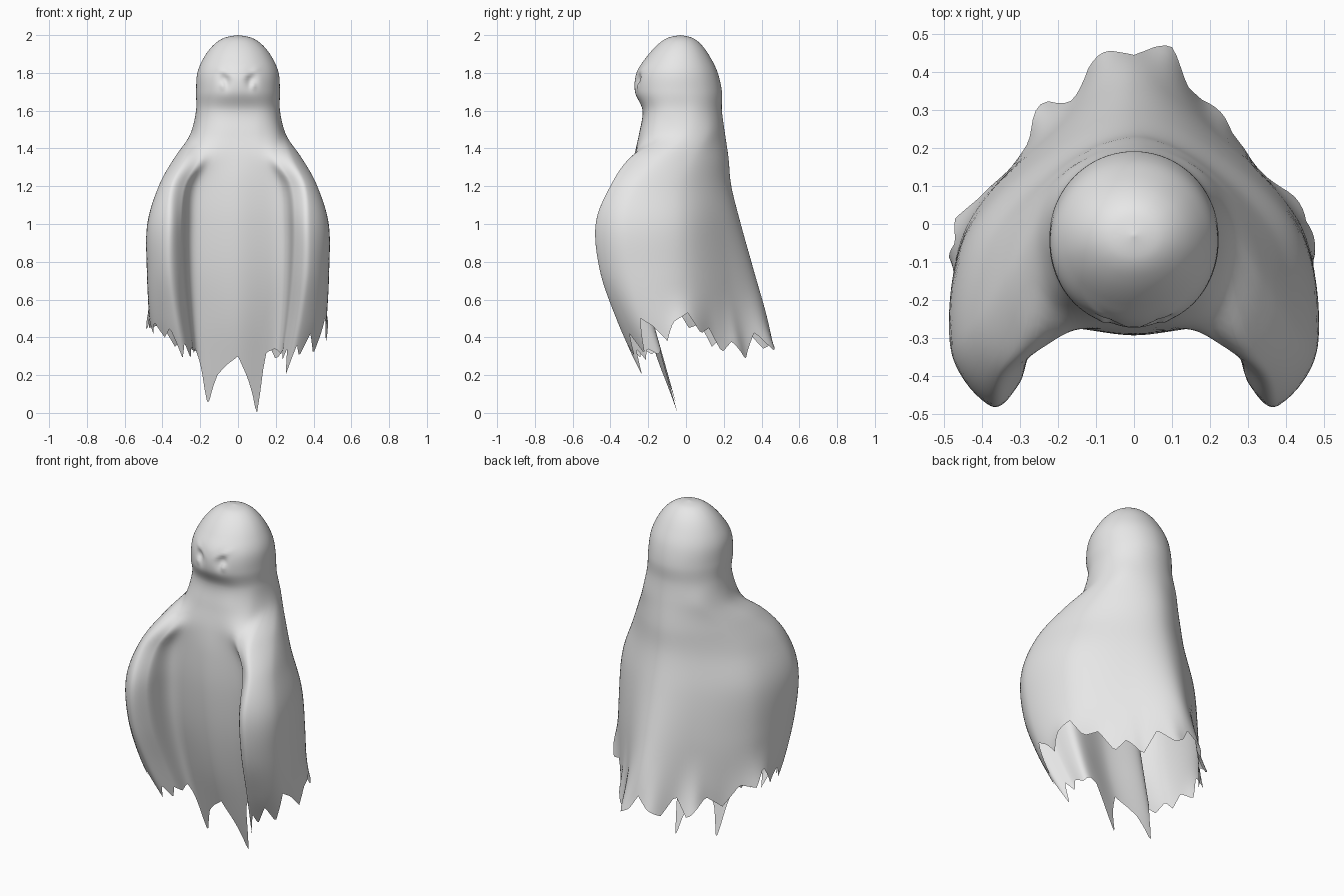
import bpy, bmesh, math

# Sheet cross-sections: z, back-centre y, six (x, y) points round one side, front-centre y
BODY = [
    (0.00, .53, .24, .31, .45, .05, .40, -.08, .24, -.16, .19, -.10, .18, -.04, -.055),
    (0.25, .48, .23, .275, .44, .03, .42, -.15, .29, -.26, .23, -.20, .20, -.11, -.14),
    (0.50, .43, .225, .245, .435, .01, .460, -.24, .34, -.368, .27, -.30, .22, -.18, -.215),
    (0.75, .36, .225, .222, .44, -.01, .478, -.30, .375, -.452, .295, -.39, .235, -.24, -.265),
    (1.00, .29, .222, .187, .43, -.025, .478, -.32, .378, -.474, .302, -.42, .235, -.272, -.29),
    (1.20, .24, .19, .162, .36, -.02, .420, -.26, .36, -.396, .285, -.36, .21, -.276, -.29),
    (1.35, .225, .15, .172, .28, .04, .337, -.14, .29, -.285, .205, -.288, .13, -.274, -.275),
    (1.48, .206, .105, .182, .195, .12, .245, .02, .246, -.08, .205, -.185, .12, -.237, -.248),
]
# Head rings: z, half width, back y, front y, front squareness
HEAD = [(1.60, .218, .19, -.230, .8), (1.70, .218, .19, -.270, .95), (1.80, .211, .168, -.262, 1),
        (1.88, .178, .13, -.212, 1), (1.945, .130, .085, -.155, 1), (1.985, .073, .035, -.098, 1),
        (2.00, 0, -.03, -.03, 1)]
# Ragged hem: (position round the side from back 0 to front 7, height)
HEM_RIGHT = [(0, .44), (.2, .36), (.4, .33), (.6, .43), (.85, .28), (1.1, .38), (1.3, .32),
             (1.55, .45), (1.75, .42), (2, .53), (2.3, .48), (2.5, .38), (2.75, .46),
             (3, .50), (3.3, .31), (3.55, .42), (3.8, .30), (4, .36), (4.35, .20),
             (4.7, .34), (5, .28), (5.3, .34), (5.7, .31), (6.1, .34), (6.33, .32),
             (6.41, .20), (6.46, .05), (6.5, 0), (6.54, .015), (6.63, .10), (6.75, .18),
             (6.87, .24), (7, .30)]
HEM_LEFT = [(0, .44), (.25, .38), (.5, .34), (.7, .44), (.9, .32), (1.2, .42), (1.5, .35),
            (1.75, .47), (2, .45), (2.2, .55), (2.4, .44), (2.7, .50), (3, .42), (3.2, .48),
            (3.5, .40), (3.75, .45), (4.05, .29), (4.4, .37), (4.7, .29), (5, .35),
            (5.4, .31), (5.8, .34), (5.98, .28), (6.08, .19), (6.13, .08), (6.19, .05),
            (6.26, .07), (6.36, .13), (6.5, .20), (6.7, .25), (7, .30)]
# Outward curls of the hem: (position, width, strength)
CURLS_RIGHT = [(.4, .22, .036), (1.0, .15, .015), (1.5, .2, -.012), (2.05, .3, .07)]
CURLS_LEFT = [(.35, .2, .026), (1.0, .18, .04), (1.5, .2, -.012), (2.15, .3, .075)]


def spline(a, b, c, d, f):
    return tuple(.5 * (2 * q + (r - p) * f + (2 * p - 5 * q + 4 * r - s) * f * f
                       + (3 * q - p - 3 * r + s) * f ** 3) for p, q, r, s in zip(a, b, c, d))


# Every level as z plus eight outline points
levels = []
for row in BODY:
    z, yb, *mid, yf = row
    levels.append((z, 0, yb, *mid, 0, yf))
for z, w, yb, yf, e in HEAD:
    ring = [z]
    for k in range(8):
        a = math.pi * k / 7
        s, c = abs(math.sin(a)), math.cos(a)
        if c < 0:
            s, c = s ** e, -abs(c) ** e
        ring += [w * 1.02 * s, (yb + yf) / 2 + (yb - yf) / 2 * c]
    levels.append(tuple(ring))
LAST = len(levels) - 1
NECK = len(BODY)


def level_at(u):
    i = min(int(u), LAST - 1)
    get = lambda k: levels[max(0, min(LAST, k))]
    return spline(get(i - 1), get(i), get(i + 1), get(i + 2), u - i)


def point(u, t):
    v = level_at(u)
    p = [(v[1 + 2 * k], v[2 + 2 * k]) for k in range(8)]
    p = [(-p[1][0], p[1][1])] + p + [(-p[6][0], p[6][1])]
    i = min(int(t), 6)
    x, y = spline(*p[i:i + 4], t - i)
    return x, y, v[0]


def hem_height(hem, t):
    for (a, za), (b, zb) in zip(hem, hem[1:]):
        if t <= b:
            return za + (zb - za) * (t - a) / (b - a)
    return hem[-1][1]


def u_for_height(z):
    lo, hi = 0.0, 6.0
    for _ in range(24):
        m = (lo + hi) / 2
        lo, hi = (m, hi) if level_at(m)[0] < z else (lo, m)
    return lo


def blob(x, z, cx, cz, rx, rz):
    return math.exp(-((x - cx) / rx) ** 2 - ((z - cz) / rz) ** 2)


def details(x, y, z, t, curls):
    # Curls that flare out along the back and side hem
    if z < .68 and t < 3.5:
        k = sum(s * math.exp(-((t - c) / w) ** 2) for c, w, s in curls)
        k *= ((.68 - z) / .3) ** 2
        r = math.hypot(x, y) or 1
        x, y = x + x / r * k, y + y / r * k
    # Eye sockets, slanted brows and small eyeballs
    if y < -.1 and z > 1.6:
        ax = abs(x)
        y += .020 * blob(ax, z, .07, 1.76, .028, .04)
        y -= .006 * blob(ax, z - .5 * (ax - .07), .07, 1.80, .04, .015)
        y -= .012 * blob(ax, z, .08, 1.735, .016, .02)
    return x, y, z


# Draped sheet: columns run from ragged hem to crown
PER, LOW, HIGH = 126, 40, 44
columns = []
for side, hem, curls in ((1, HEM_RIGHT, CURLS_RIGHT), (-1, HEM_LEFT, CURLS_LEFT)):
    cols = []
    for i in range(PER + 1):
        t = 7 * i / PER
        u0 = u_for_height(hem_height(hem, t))
        us = [u0 + (NECK - u0) * j / LOW for j in range(LOW)]
        us += [NECK + (LAST - NECK) * j / HIGH for j in range(HIGH + 1)]
        col = []
        for u in us:
            x, y, z = details(*point(u, t), t, curls)
            col.append((side * x, y, z))
        cols.append(col)
    columns += cols[:-1] if side == 1 else cols[:0:-1]

bm = bmesh.new()
grid = [[bm.verts.new(p) for p in col] for col in columns]
n = len(grid)
for i in range(n):
    a, b = grid[i], grid[(i + 1) % n]
    for j in range(len(a) - 1):
        bm.faces.new((a[j], a[j + 1], b[j + 1], b[j]))
bmesh.ops.remove_doubles(bm, verts=bm.verts, dist=.0002)

mesh = bpy.data.meshes.new("draped_sheet")
bm.to_mesh(mesh)
bm.free()
mesh.shade_smooth()
sheet = bpy.data.objects.new("draped_sheet", mesh)
bpy.context.collection.objects.link(sheet)

grey = bpy.data.materials.new("pale_grey")
grey.diffuse_color = (.8, .8, .8, 1)
mesh.materials.append(grey)
